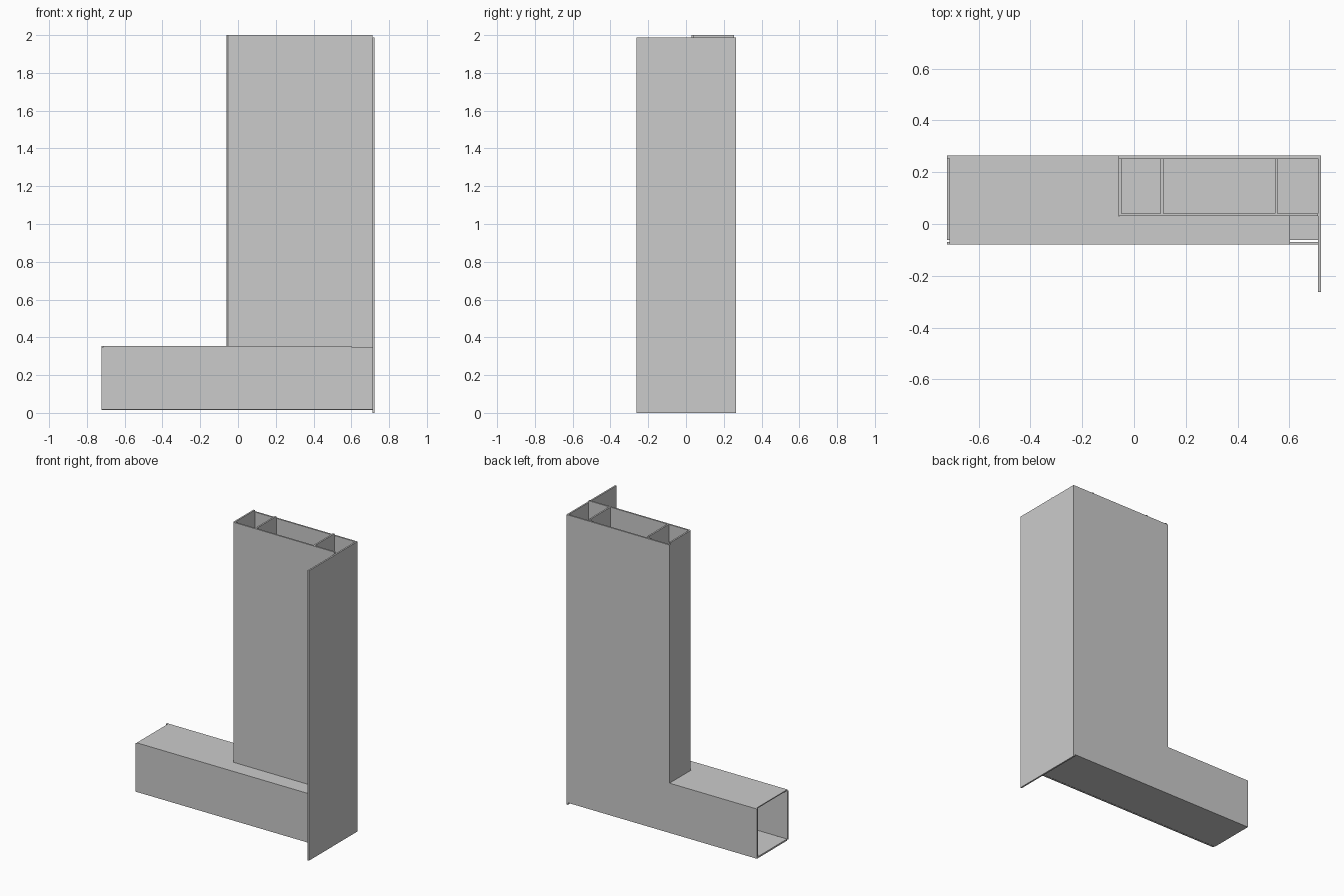
import bpy, bmesh

if "Cube" in bpy.data.objects:
    bpy.data.objects.remove(bpy.data.objects["Cube"])

T = 0.011  # sheet thickness


def prism(name, profile, axis, lo, hi):
    """Extrude a 2D profile along an axis: 'z' takes (x, y), 'y' takes (x, z)."""
    bm = bmesh.new()
    if axis == 'z':
        pts, move = [(a, b, lo) for a, b in profile], (0, 0, hi - lo)
    else:
        pts, move = [(a, lo, b) for a, b in profile], (0, hi - lo, 0)
    face = bm.faces.new([bm.verts.new(p) for p in pts])
    out = bmesh.ops.extrude_face_region(bm, geom=[face])
    verts = [v for v in out["geom"] if isinstance(v, bmesh.types.BMVert)]
    bmesh.ops.translate(bm, verts=verts, vec=move)
    bmesh.ops.recalc_face_normals(bm, faces=bm.faces)
    mesh = bpy.data.meshes.new(name)
    bm.to_mesh(mesh)
    bm.free()
    ob = bpy.data.objects.new(name, mesh)
    bpy.context.collection.objects.link(ob)
    return ob


def board(name, x0, x1, y0, y1, z0, z1):
    return prism(name, [(x0, y0), (x1, y0), (x1, y1), (x0, y1)], 'z', z0, z1)


XL, XR = -0.723, 0.711      # left end, inner face of side panel
YF, YB = -0.08, 0.253       # front of beam, inner face of back panel
Z0, Z1 = 0.014, 0.355       # beam bottom and top
CX, CY = -0.06, 0.03        # column left and front faces
TOP = 2.0

# Tall side panel
board("side_panel", XR, XR + T, -0.263, 0.264, 0, 1.987)

# L-shaped back panel
prism("back_panel", [(XL, Z0), (XR, Z0), (XR, 1.987), (CX, 1.987), (CX, Z1), (XL, Z1)],
      'y', YB, YB + T)

# Low beam: floor, front and notched top sheet around the column
board("beam_floor", XL, XR, -0.062, YB, Z0, Z0 + T)
board("beam_front", XL, XR, YF, YF + T, Z0 + 0.004, Z1 - 0.007)
prism("beam_top", [(XL + T, YF), (0.602, YF), (0.602, CY), (CX, CY), (CX, YB), (XL + T, YB)],
      'z', Z1 - 0.007, Z1)

# Column shell: left and front walls with an eased corner
c = 0.006
prism("column_shell", [(CX, YB), (CX, CY + c), (CX + c, CY), (XR, CY), (XR, CY + T),
                       (CX + T, CY + T), (CX + T, YB)], 'z', Z0 + T, TOP)

# Column dividers
for i, x in enumerate((0.102, 0.544)):
    board(f"column_divider_{i + 1}", x, x + T, CY + T, YB, Z0 + T, TOP)
